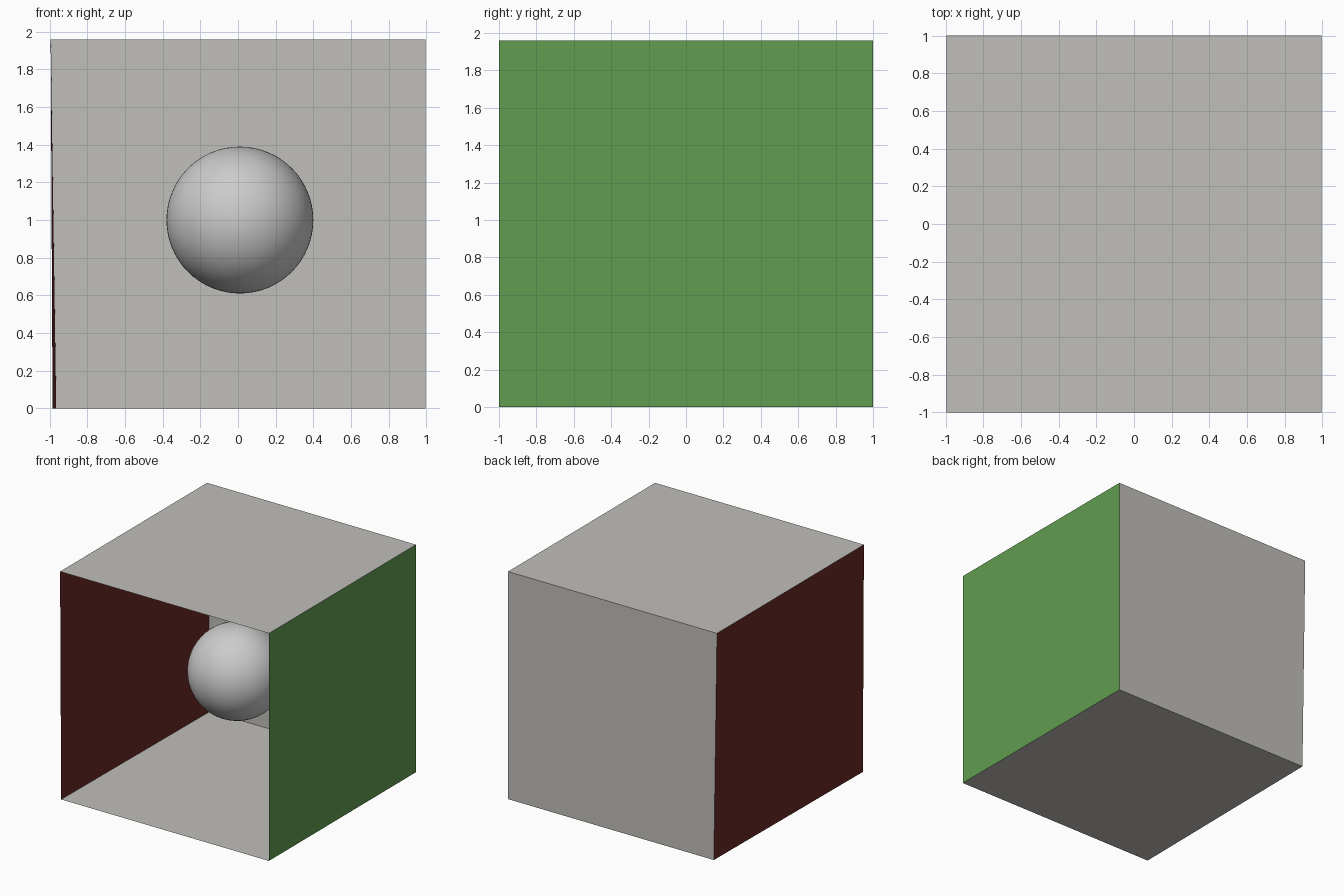
import bpy

if "Cube" in bpy.data.objects:
    bpy.data.objects.remove(bpy.data.objects["Cube"])


def paint(obj, name, color):
    mat = bpy.data.materials.new(name)
    mat.diffuse_color = (*color, 1)
    mat.use_nodes = True
    mat.node_tree.nodes["Principled BSDF"].inputs["Base Color"].default_value = mat.diffuse_color
    obj.data.materials.append(mat)


def panel(name, corners, color=None):
    mesh = bpy.data.meshes.new(name)
    mesh.from_pydata(corners, [], [range(len(corners))])
    obj = bpy.data.objects.new(name, mesh)
    bpy.context.collection.objects.link(obj)
    if color:
        paint(obj, name + "_paint", color)
    return obj


# Room corners: the left side leans slightly, the right side is square
H, F, B, R = 1.96, -1.0, 1.0, 0.995
L_FRONT, L_BACK, L_TOP = -0.985, -0.9655, -0.995
grey = (0.53, 0.52, 0.49)
red = (0.14, 0.023, 0.02)
green = (0.12, 0.34, 0.08)

# Thin single-sheet walls, open at the front
panel("floor", [(L_FRONT, F, 0), (R, F, 0), (R, B, 0), (L_BACK, B, 0)], grey)
panel("ceiling", [(L_TOP, F, H), (L_TOP, B, H), (R, B, H), (R, F, H)], grey)
panel("back_wall", [(L_BACK, B, 0), (R, B, 0), (R, B, H), (L_TOP, B, H)], grey)
panel("right_wall", [(R, B, 0), (R, F, 0), (R, F, H), (R, B, H)], green)
panel("left_wall", [(L_FRONT, F, 0), (L_BACK, B, 0), (L_TOP, B, H), (L_TOP, F, H)], red)

# Floating ball in the middle of the room
bpy.ops.mesh.primitive_uv_sphere_add(segments=64, ring_count=32, radius=0.39,
                                     location=(0.01, -0.025, 1.0))
bpy.context.object.name = "ball"
bpy.ops.object.shade_smooth()
